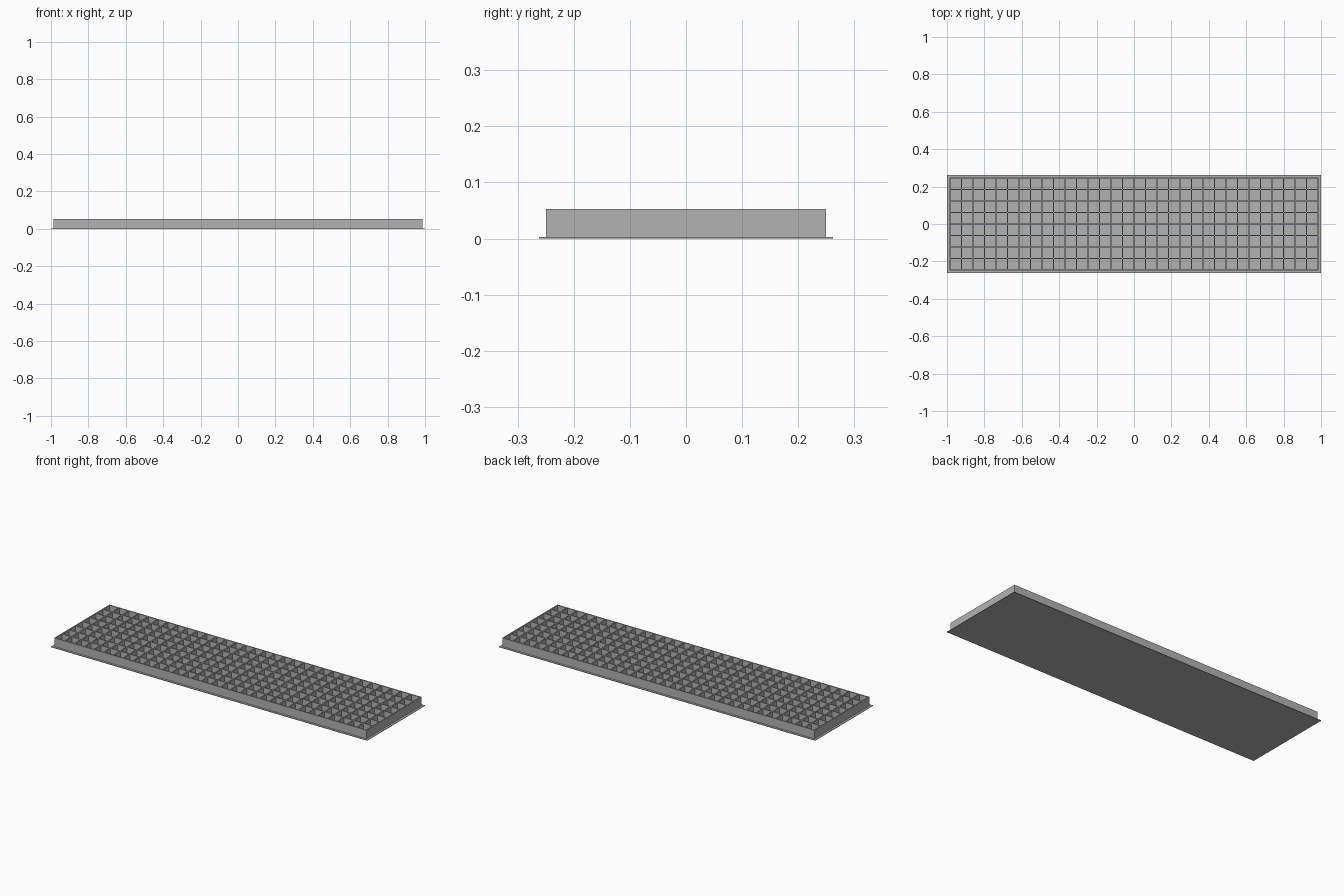
import bpy, bmesh

if "Cube" in bpy.data.objects:
    bpy.data.objects.remove(bpy.data.objects["Cube"])

U = 2 / 325                  # one design unit
COLS, ROWS = 32, 8           # open cells
PITCH, WALL = 10 * U, 1 * U
BASE_T, WALL_H = 0.5 * U, 8 * U

grey = bpy.data.materials.new("plain grey")
grey.diffuse_color = (0.45, 0.45, 0.45, 1)
grey.use_nodes = True
grey.node_tree.nodes["Principled BSDF"].inputs["Base Color"].default_value = grey.diffuse_color


def finish(bm, name):
    bmesh.ops.recalc_face_normals(bm, faces=bm.faces)
    me = bpy.data.meshes.new(name)
    bm.to_mesh(me)
    bm.free()
    me.materials.append(grey)
    ob = bpy.data.objects.new(name, me)
    bpy.context.collection.objects.link(ob)
    return ob


def stations(n):
    """Both sides of every wall along one axis, centred on zero."""
    half = (n * PITCH + WALL) / 2
    return [i * PITCH + s - half for i in range(n + 1) for s in (0, WALL)]


# thin base plate with a lip beyond the walls
bm = bmesh.new()
bmesh.ops.create_cube(bm, size=1)
for v in bm.verts:
    v.co.x *= 325 * U
    v.co.y *= 85 * U
    v.co.z = (v.co.z + 0.5) * BASE_T
finish(bm, "base_plate")

# lattice of walls, left open at every cell and raised from the base
xs, ys = stations(COLS), stations(ROWS)
bm = bmesh.new()
grid = [[bm.verts.new((x, y, BASE_T)) for y in ys] for x in xs]
for i in range(len(xs) - 1):
    for j in range(len(ys) - 1):
        if i % 2 and j % 2:
            continue
        bm.faces.new((grid[i][j], grid[i + 1][j], grid[i + 1][j + 1], grid[i][j + 1]))
ext = bmesh.ops.extrude_face_region(bm, geom=bm.faces[:])
for v in ext["geom"]:
    if isinstance(v, bmesh.types.BMVert):
        v.co.z += WALL_H
bm.normal_update()
finish_faces = [f for f in bm.faces if all(v.co.z < BASE_T + 1e-5 for v in f.verts)]
bmesh.ops.recalc_face_normals(bm, faces=bm.faces)
bmesh.ops.delete(bm, geom=finish_faces, context='FACES')
finish(bm, "cell_walls")
